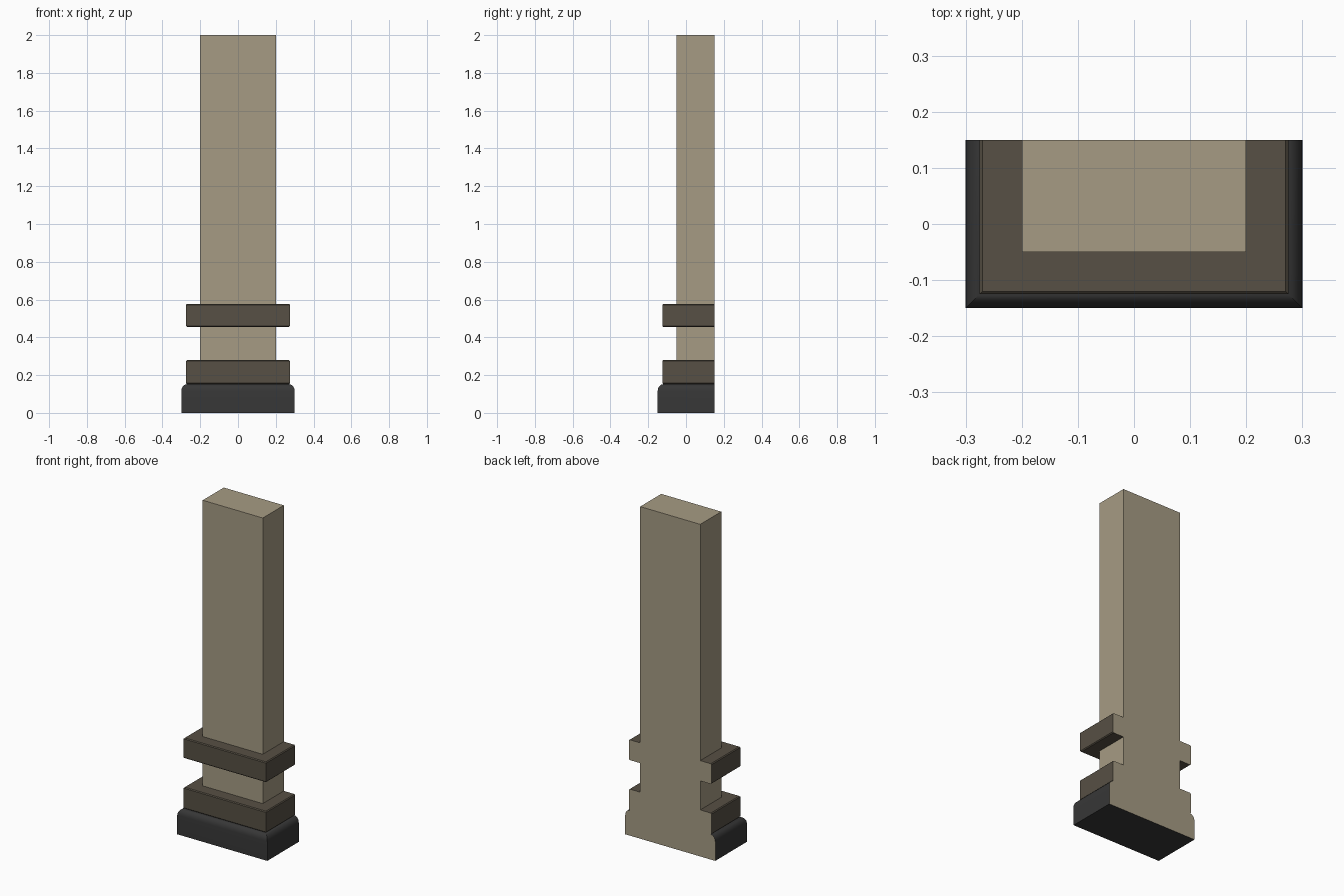
import bpy, bmesh, math

if "Cube" in bpy.data.objects:
    bpy.data.objects.remove(bpy.data.objects["Cube"])

BACK = 0.15


def material(name, rgb):
    m = bpy.data.materials.new(name)
    m.diffuse_color = (*rgb, 1)
    m.use_nodes = True
    m.node_tree.nodes["Principled BSDF"].inputs["Base Color"].default_value = m.diffuse_color
    return m


STONE = material("pale_stone", (0.38, 0.33, 0.23))
BROWN = material("brown_trim", (0.095, 0.08, 0.058))
BLACK = material("black_base", (0.038, 0.038, 0.038))


def moulding(name, profile, mat, bottom=False, top=False):
    """Loft a (projection, z) profile round the front and sides; flat stone back."""
    bm = bmesh.new()
    rings = []
    for o, z in profile:
        w, f = 0.2 + o, -0.05 - o
        rings.append([bm.verts.new((x, y, z)) for x, y in
                      ((-w, BACK), (-w, f), (w, f), (w, BACK))])
    for (a, b), (p, q) in zip(zip(rings, rings[1:]), zip(profile, profile[1:])):
        for i in range(4):
            if i == 3 and abs(p[1] - q[1]) < 1e-6:
                continue  # a level step has no back face
            j = (i + 1) % 4
            face = bm.faces.new((a[i], a[j], b[j], b[i]))
            face.material_index = 1 if i == 3 else 0
    if bottom:
        bm.faces.new(rings[0][::-1])
    if top:
        bm.faces.new(rings[-1])
    me = bpy.data.meshes.new(name)
    bm.to_mesh(me)
    bm.free()
    me.materials.append(mat)
    me.materials.append(STONE)
    ob = bpy.data.objects.new(name, me)
    bpy.context.collection.objects.link(ob)
    bpy.ops.object.select_all(action='DESELECT')
    ob.select_set(True)
    bpy.context.view_layer.objects.active = ob
    bpy.ops.object.shade_smooth_by_angle(angle=math.radians(30))
    return ob


def band(z0, z1, start):
    """Profile of a square band with slightly eased edges."""
    c, o = 0.005, 0.075
    return [(start, z0), (o - c, z0), (o, z0 + c), (o, z1 - c), (o - c, z1), (0, z1)]


# plinth with rounded upper edge
arc = [(0.07 + 0.03 * math.cos(t), 0.115 + 0.037 * math.sin(t))
       for t in (math.pi / 2 * k / 6 for k in range(7))]
moulding("plinth", [(0.1, 0)] + arc, BLACK, bottom=True)

# two trim bands
moulding("lower_band", band(0.152, 0.28, 0.07)[1:], BROWN)
moulding("upper_band", band(0.455, 0.577, 0), BROWN)

# shaft: short neck between the bands, then the tall pilaster
moulding("shaft_neck", [(0, 0.28), (0, 0.455)], STONE)
moulding("shaft", [(0, 0.577), (0, 2)], STONE, top=True)
